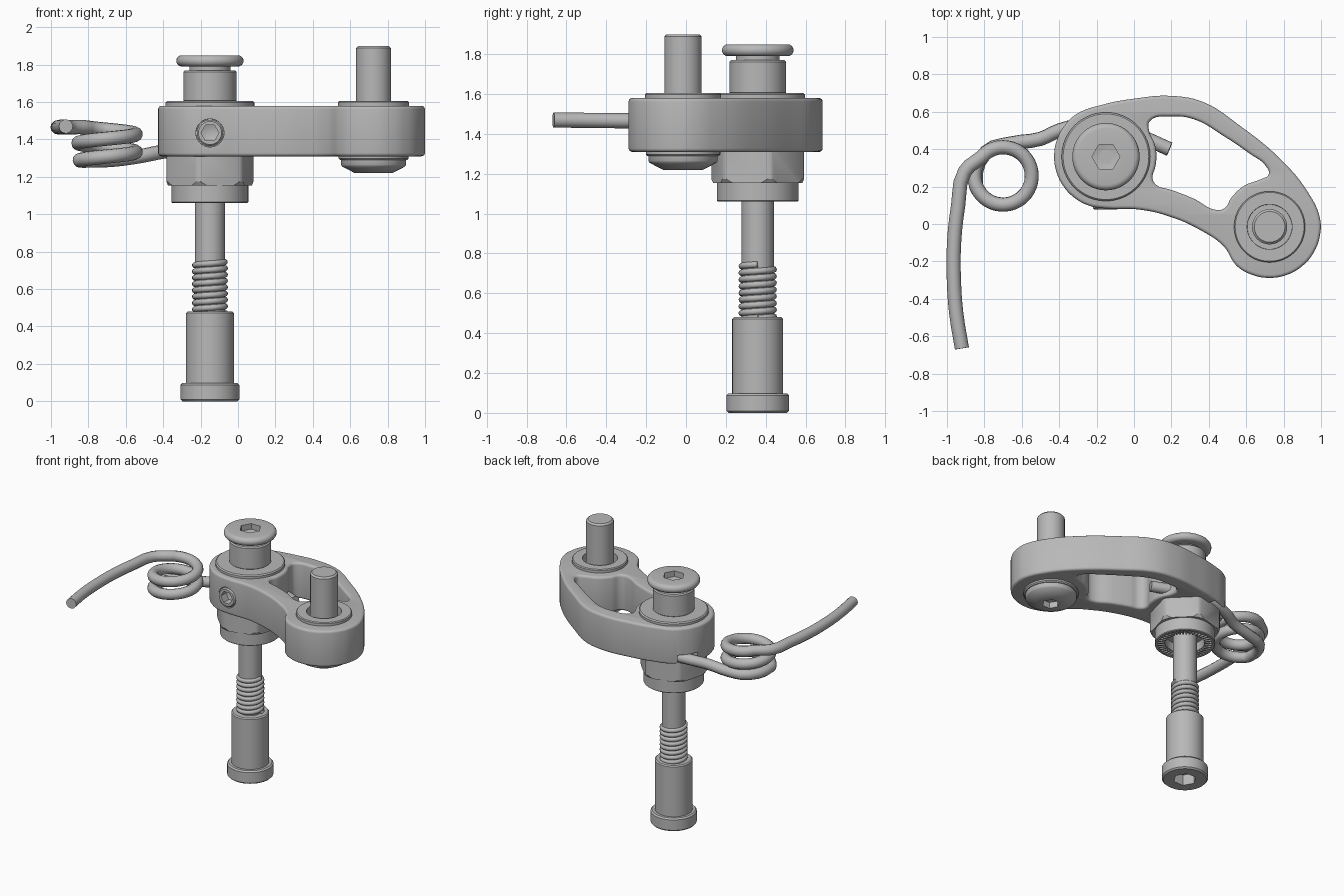
import bpy, bmesh, math
from mathutils import Matrix, Vector

if "Cube" in bpy.data.objects:
    bpy.data.objects.remove(bpy.data.objects["Cube"])

AX, AY = -0.15, 0.36      # pivot axis
BX, BY = 0.725, -0.015    # pin axis

steel = bpy.data.materials.new("steel_grey")
steel.diffuse_color = (0.48, 0.48, 0.48, 1)
steel.use_nodes = True
steel.node_tree.nodes["Principled BSDF"].inputs["Base Color"].default_value = steel.diffuse_color


def finish(name, bm):
    bmesh.ops.remove_doubles(bm, verts=bm.verts, dist=1e-5)
    bmesh.ops.recalc_face_normals(bm, faces=bm.faces)
    me = bpy.data.meshes.new(name)
    bm.to_mesh(me)
    bm.free()
    ob = bpy.data.objects.new(name, me)
    bpy.context.collection.objects.link(ob)
    me.materials.append(steel)
    return ob


def lathe(name, prof, x=0, y=0, steps=64, turn=0, ring=False):
    """Revolve (radius, z) points; ring closes the profile on itself."""
    bm = bmesh.new()
    rows = []
    for i in range(steps):
        a = turn + 2 * math.pi * i / steps
        rows.append([bm.verts.new((x + r * math.cos(a), y + r * math.sin(a), z)) for r, z in prof])
    n = len(prof)
    for i in range(steps):
        p, q = rows[i], rows[(i + 1) % steps]
        for j in range(n if ring else n - 1):
            k = (j + 1) % n
            quad = [p[j], q[j], q[k], p[k]]
            if prof[j][0] == 0:
                quad.remove(q[j])
            if prof[k][0] == 0:
                quad.remove(q[k])
            if len(quad) > 2:
                bm.faces.new(quad)
    return finish(name, bm)


def cylinder(name, r, z0, z1, x, y, c=0.008, **kw):
    return lathe(name, [(0, z0), (r - c, z0), (r, z0 + c), (r, z1 - c), (r - c, z1), (0, z1)], x, y, **kw)


def boolean(ob, tool, mode='DIFFERENCE'):
    m = ob.modifiers.new("cut", 'BOOLEAN')
    m.operation, m.object, m.solver = mode, tool, 'EXACT'
    bpy.context.view_layer.objects.active = ob
    bpy.ops.object.modifier_apply(modifier=m.name)
    bpy.data.objects.remove(tool)


def hex_tool(r, z_tip, z_floor, z_open, x, y):
    return lathe("hex_tool", [(0, z_tip), (r, z_floor), (r, z_open), (0, z_open)], x, y, steps=6)


def to_mesh(ob):
    bpy.ops.object.select_all(action='DESELECT')
    ob.select_set(True)
    bpy.context.view_layer.objects.active = ob
    bpy.ops.object.convert(target='MESH')
    ob = bpy.context.object
    bm = bmesh.new()
    bm.from_mesh(ob.data)
    name = ob.name
    bpy.data.objects.remove(ob)
    bmesh.ops.remove_doubles(bm, verts=bm.verts, dist=1e-4)
    return finish(name, bm)


def curve_object(name, splines, dims, cyclic, res):
    cu = bpy.data.curves.new(name, 'CURVE')
    cu.dimensions = dims
    cu.resolution_u = res
    for pts in splines:
        s = cu.splines.new('BEZIER')
        s.bezier_points.add(len(pts) - 1)
        for b, p in zip(s.bezier_points, pts):
            b.co = p if len(p) == 3 else (p[0], p[1], 0)
            b.handle_left_type = b.handle_right_type = 'AUTO'
        s.use_cyclic_u = cyclic
    ob = bpy.data.objects.new(name, cu)
    bpy.context.collection.objects.link(ob)
    return ob


def wire(name, pts, r, res=3):
    ob = curve_object(name, [pts], '3D', False, res)
    ob.data.bevel_depth = r
    ob.data.bevel_resolution = 4
    ob.data.use_fill_caps = True
    return to_mesh(ob)


def arc(x, y, r, a0, a1, n):
    return [(x + r * math.cos(math.radians(a0 + (a1 - a0) * i / (n - 1))),
             y + r * math.sin(math.radians(a0 + (a1 - a0) * i / (n - 1)))) for i in range(n)]


# Curved lever arm with a window through it
outer = (arc(AX, AY, 0.277, 270, 125, 9)
         + [(-0.16, 0.64), (0, 0.67), (0.2, 0.685), (0.375, 0.65), (0.56, 0.53), (0.78, 0.35), (0.93, 0.17)]
         + arc(BX, BY, 0.273, 10, -130, 8)
         + [(0.48, -0.12), (0.35, -0.03), (0.19, 0.04), (0.03, 0.077)])
window = [(0.085, 0.55), (0.2, 0.575), (0.32, 0.56), (0.48, 0.47), (0.62, 0.375), (0.705, 0.31),
          (0.72, 0.265), (0.68, 0.24), (0.59, 0.205), (0.52, 0.14), (0.485, 0.085), (0.44, 0.075),
          (0.32, 0.135), (0.19, 0.185), (0.125, 0.205), (0.1, 0.24), (0.115, 0.31), (0.12, 0.37),
          (0.11, 0.43), (0.08, 0.5)]
arm = curve_object("lever_arm", [outer, window], '2D', True, 6)
arm.data.fill_mode = 'BOTH'
arm.data.extrude, arm.data.bevel_depth, arm.data.offset = 0.117, 0.018, -0.018
arm.data.bevel_resolution = 3
arm.location.z = 1.445
arm = to_mesh(arm)
arm.data.transform(Matrix.Translation((0, 0, 1.445)))

# Openings in the arm: side screw, pin clearance, spring slot
Y_AXIS = Matrix.Translation((AX, 0, 1.435)) @ Matrix.Rotation(math.radians(-90), 4, 'X')
hole = cylinder("screw_hole", 0.075, 0.0, 0.2, 0, 0, c=0.001)
hole.data.transform(Y_AXIS)
boolean(arm, hole)
boolean(arm, cylinder("pin_hole", 0.12, 1.5, 1.7, BX, BY, c=0.001))
bm = bmesh.new()
bmesh.ops.create_cube(bm, size=1, matrix=Matrix.Translation((-0.33, 0.525, 1.335))
                      @ Matrix.Rotation(math.radians(18), 4, 'Z') @ Matrix.Diagonal((0.3, 0.09, 0.09, 1)))
boolean(arm, finish("slot", bm))

# Side set screw
screw = cylinder("side_set_screw", 0.07, 0.078, 0.21, 0, 0)
boolean(screw, hex_tool(0.048, 0.16, 0.14, 0.0, 0, 0))
screw.data.transform(Y_AXIS)

# Pivot stack above the arm
cylinder("pivot_washer", 0.237, 1.57, 1.605, AX, AY)
cylinder("pivot_collar", 0.142, 1.6, 1.77, AX, AY)
cylinder("pivot_neck", 0.11, 1.76, 1.80, AX, AY)
rim = [(0.15 + 0.03 * math.cos(t), 1.82 + 0.03 * math.sin(t))
       for t in [math.radians(-90 + 22.5 * i) for i in range(9)]]
knob = lathe("pivot_cap", [(0, 1.79)] + rim + [(0, 1.85)], AX, AY)
boolean(knob, hex_tool(0.075, 1.79, 1.808, 1.9, AX, AY))

# Hex nut with rounded corners below the arm
nut = lathe("hex_nut", [(0, 1.155), (0.245, 1.155), (0.245, 1.32), (0, 1.32)], AX, AY,
            steps=6, turn=math.radians(15))
boolean(nut, lathe("rounder", [(0, 1.15), (0.222, 1.15), (0.238, 1.175), (0.238, 1.33), (0, 1.33)], AX, AY),
        'INTERSECT')

# Serrated ring, hollow underneath
lathe("serrated_ring", [(0, 1.16), (0.205, 1.16), (0.205, 1.065), (0.2, 1.06), (0.185, 1.06),
                        (0.18, 1.075), (0.135, 1.075), (0.125, 1.13), (0, 1.13)], AX, AY)
bm = bmesh.new()
for i in range(40):
    bmesh.ops.create_cube(bm, size=1, matrix=Matrix.Translation((AX, AY, 1.07))
                          @ Matrix.Rotation(2 * math.pi * i / 40, 4, 'Z')
                          @ Matrix.Translation((0.161, 0, 0)) @ Matrix.Diagonal((0.045, 0.011, 0.018, 1)))
finish("ring_serrations", bm)

# Shaft, thread, barrel nut
cylinder("shaft", 0.081, 0.4, 1.2, AX, AY)
turns, per = 8, 12
wire("thread", [(AX + 0.08 * math.cos(2 * math.pi * i / per), AY + 0.08 * math.sin(2 * math.pi * i / per),
                 0.475 + 0.27 * i / (turns * per)) for i in range(turns * per + 1)], 0.016, 2)
cap = lathe("barrel_nut", [(0, 0), (0.147, 0), (0.157, 0.01), (0.157, 0.088), (0.147, 0.098), (0.128, 0.098),
                           (0.128, 0.472), (0.12, 0.48), (0, 0.48)], AX, AY)
boolean(cap, hex_tool(0.08, 0.1, 0.08, -0.05, AX, AY))

# Pin with washer and button-head screw underneath
lathe("pin_washer", [(0.12, 1.57), (0.19, 1.57), (0.19, 1.599), (0.184, 1.605), (0.12, 1.605)], BX, BY, ring=True)
cylinder("pin", 0.094, 1.45, 1.90, BX, BY, c=0.012)
cylinder("lower_washer", 0.187, 1.29, 1.32, BX, BY)
head = lathe("button_head", [(0, 1.22), (0.1, 1.22), (0.168, 1.255), (0.174, 1.265), (0.174, 1.3), (0, 1.3)], BX, BY)
boolean(head, hex_tool(0.06, 1.28, 1.265, 1.2, BX, BY))

# Coil spring: long tail, two turns, lead into the arm
path = [(-0.92, -0.665, 1.47), (-0.95, -0.48, 1.468), (-0.963, -0.3, 1.466), (-0.962, -0.1, 1.465),
        (-0.94, 0.1, 1.465), (-0.905, 0.28, 1.465)]
for i in range(41):
    a = math.radians(140 - 17 * i)
    path.append((-0.70 + 0.153 * math.cos(a), 0.257 + 0.153 * math.sin(a), 1.465 - 0.18 * i / 40))
# stop the last turn as it meets the lead
path = path[:-1]
path += [(-0.79, 0.385, 1.287), (-0.66, 0.43, 1.292), (-0.5, 0.455, 1.315), (-0.4, 0.5, 1.335),
         (-0.25, 0.53, 1.35), (-0.05, 0.5, 1.365), (0.19, 0.4, 1.375)]
wire("spring", path, 0.038)

# Smooth rounded faces, keep machined edges crisp
for ob in list(bpy.context.collection.objects):
    bpy.ops.object.select_all(action='DESELECT')
    ob.select_set(True)
    bpy.context.view_layer.objects.active = ob
    bpy.ops.object.shade_smooth_by_angle(angle=math.radians(32))
